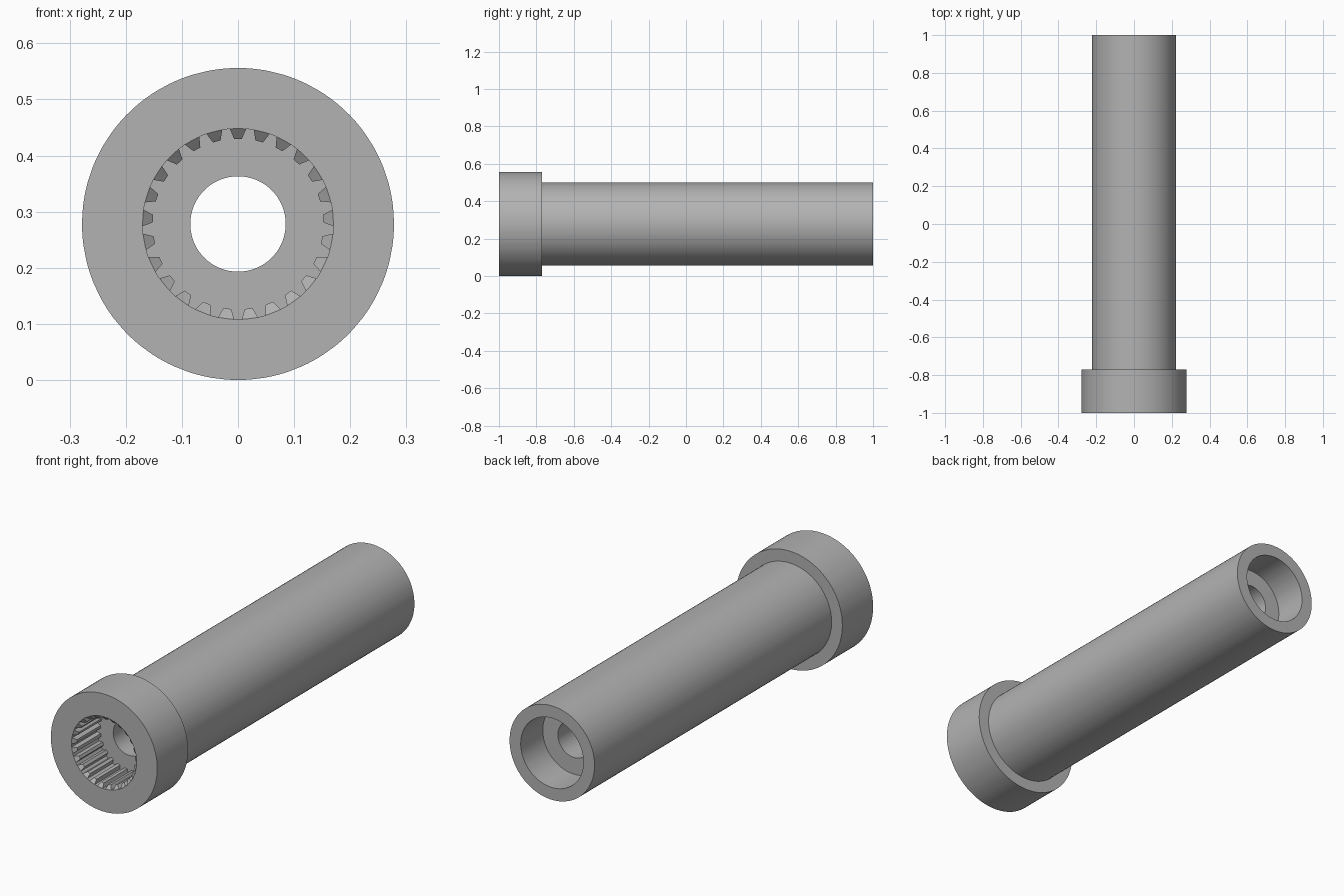
import bpy, bmesh
from math import sin, cos, radians, pi

cube = bpy.data.objects.get("Cube")
if cube:
    bpy.data.objects.remove(cube)

AXIS_Z = 0.278
TEETH = 25
ROOT, TIP = 0.17, 0.152

# Angles round the axis; each tooth has two tip corners, two base corners
# and one point midway along the gap to the next tooth
PITCH = 2 * pi / TEETH
STEPS = [(radians(-4.9), False), (radians(-2.6), True), (radians(2.6), True),
         (radians(4.9), False), (PITCH / 2, False)]
SPOKES = [(k * PITCH + a, tip) for k in range(TEETH) for a, tip in STEPS]

# Closed section: (y, radius at gaps, radius at tooth tips)
FLOOR, CHAMFER = -0.81, -0.985
SECTION = [
    (-1, 0.278, 0.278), (-0.77, 0.278, 0.278),    # head
    (-0.77, 0.222, 0.222), (1, 0.222, 0.222),     # shaft
    (1, 0.164, 0.164), (0.835, 0.164, 0.164),     # rear counterbore
    (0.835, 0.085, 0.085), (FLOOR, 0.085, 0.085), # through hole
    (FLOOR, ROOT, TIP), (CHAMFER, ROOT, TIP),     # splined socket
    (-1, ROOT, ROOT),                             # socket mouth
]

bm = bmesh.new()
rings = []
for y, gap_r, tip_r in SECTION:
    ring = []
    for a, tip in SPOKES:
        r = tip_r if tip else gap_r
        ring.append(bm.verts.new((r * sin(a), y, AXIS_Z + r * cos(a))))
    rings.append(ring)

n = len(SPOKES)
for s, ring in enumerate(rings):
    nxt = rings[(s + 1) % len(rings)]
    mouth = s == len(rings) - 2
    for i in range(n):
        j = (i + 1) % n
        a, b, c, d = ring[i], ring[j], nxt[j], nxt[i]
        if mouth and SPOKES[i][1] != SPOKES[j][1]:
            # split so the chamfer edge runs from tip corner to base corner
            if SPOKES[i][1]:
                bm.faces.new((a, b, c))
                bm.faces.new((a, c, d))
            else:
                bm.faces.new((a, b, d))
                bm.faces.new((b, c, d))
        else:
            bm.faces.new((a, b, c, d))
bmesh.ops.recalc_face_normals(bm, faces=bm.faces)

mesh = bpy.data.meshes.new("splined_sleeve")
bm.to_mesh(mesh)
bm.free()
sleeve = bpy.data.objects.new("splined_sleeve", mesh)
bpy.context.collection.objects.link(sleeve)

# Plain grey metal
grey = bpy.data.materials.new("grey_metal")
grey.use_nodes = True
colour = (0.45, 0.45, 0.45, 1)
grey.diffuse_color = colour
grey.node_tree.nodes["Principled BSDF"].inputs["Base Color"].default_value = colour
mesh.materials.append(grey)

bpy.ops.object.select_all(action="DESELECT")
sleeve.select_set(True)
bpy.context.view_layer.objects.active = sleeve
bpy.ops.object.shade_smooth_by_angle(angle=radians(25))
